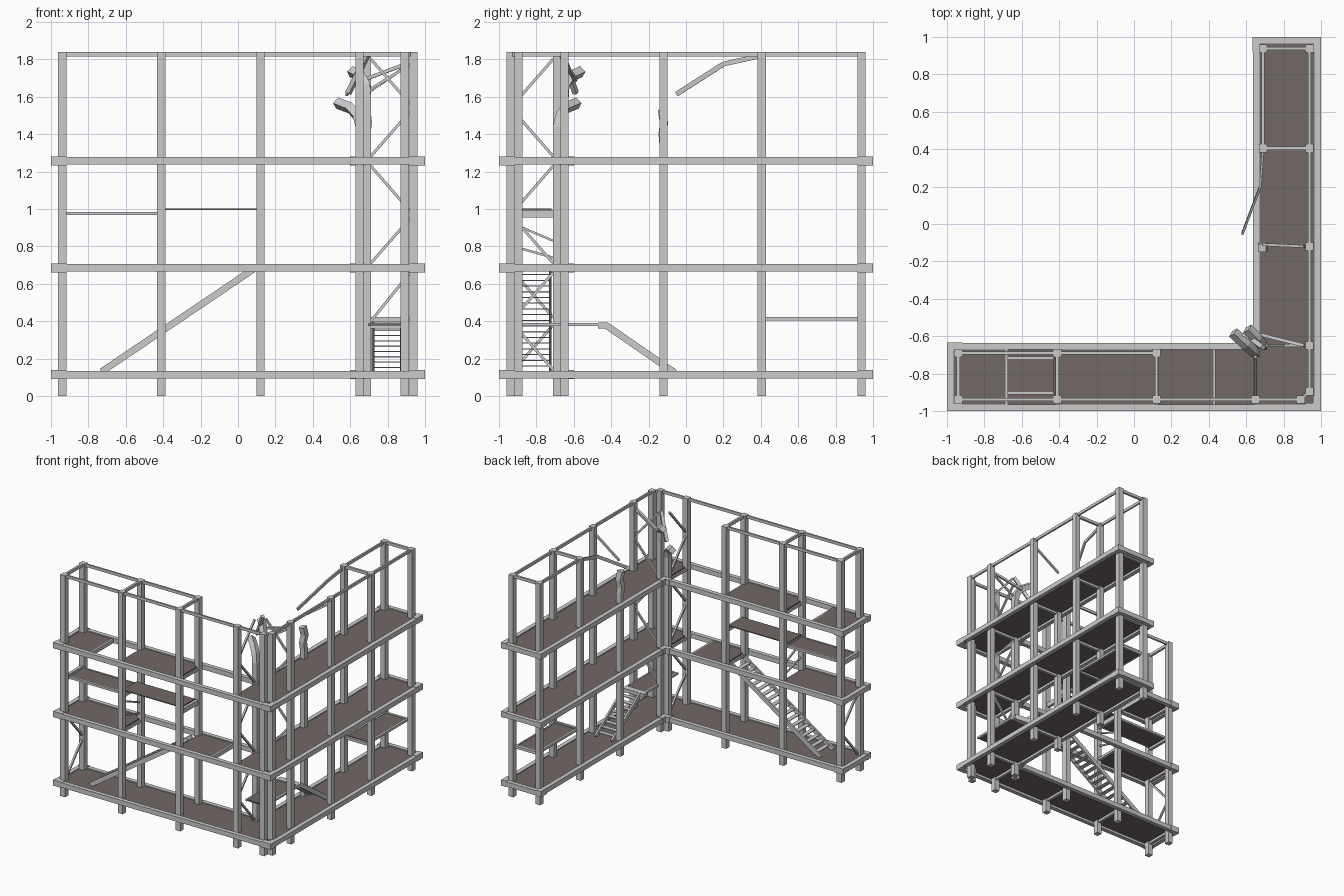
import bpy, bmesh
from mathutils import Vector

if "Cube" in bpy.data.objects:
    bpy.data.objects.remove(bpy.data.objects["Cube"])

deck_mat = bpy.data.materials.new("deck_brown")
deck_mat.diffuse_color = (0.17, 0.14, 0.13, 1)
deck_mat.use_nodes = True
deck_mat.node_tree.nodes["Principled BSDF"].inputs["Base Color"].default_value = deck_mat.diffuse_color
parts = {}


def part(name):
    return parts.setdefault(name, bmesh.new())


def sweep(name, pts, w=0.015, h=None):
    """Rectangular section carried along a path."""
    bm, h = part(name), h or w
    p = [Vector(q) for q in pts]
    t = (p[1] - p[0]).normalized()
    ref = Vector((0, 1, 0)) if abs(t.z) > 0.99 else Vector((0, 0, 1))
    side = t.cross(ref).normalized()
    up = side.cross(t)
    rings = []
    for i, q in enumerate(p):
        n = (p[min(i + 1, len(p) - 1)] - p[max(i - 1, 0)]).normalized()
        r = t.rotation_difference(n)
        side, up, t = r @ side, r @ up, n
        rings.append([bm.verts.new(q + side * (a * w / 2) + up * (b * h / 2))
                      for a, b in ((-1, -1), (1, -1), (1, 1), (-1, 1))])
    for a, b in zip(rings, rings[1:]):
        for k in range(4):
            bm.faces.new((a[k], a[(k + 1) % 4], b[(k + 1) % 4], b[k]))
    bm.faces.new(rings[0])
    bm.faces.new(rings[-1])


def box(name, x0, x1, y0, y1, z0, z1):
    y, z = (y0 + y1) / 2, (z0 + z1) / 2
    sweep(name, [(x0, y, z), (x1, y, z)], y1 - y0, z1 - z0)


FLOORS = (0.115, 0.685, 1.257)
BAYS = (-0.94, -0.41, 0.12, 0.65)      # frames along front wing
SIDE = (-0.65, -0.12, 0.405, 0.938)    # frames along right wing
LO, HI, TOP = 0.69, 0.938, 1.84
P = 0.044

# Posts, with three shortened where they are bent
posts = [(x, y) for x in BAYS for y in (-HI, -LO)] + [(x, y) for y in SIDE for x in (LO, HI)]
posts += [(0.892, -HI), (HI, -0.896)]
bent = {(0.65, -LO): [(0.65, -0.69, 1.44), (0.635, -0.675, 1.5), (0.6, -0.645, 1.54), (0.53, -0.58, 1.567)],
        (LO, -0.65): [(0.69, -0.65, 1.58), (0.685, -0.645, 1.66), (0.66, -0.615, 1.71), (0.605, -0.56, 1.735)],
        (LO, -0.12): [(0.69, -0.12, 1.34), (0.685, -0.125, 1.4), (0.695, -0.118, 1.46), (0.685, -0.128, 1.53)]}
for x, y in posts:
    path = [(x, y, 0)] + bent.get((x, y), [(x, y, TOP)])
    sweep("bent_posts" if (x, y) in bent else "posts", path, P)
# Upper torn lengths of the bent corner posts
sweep("torn_steel", [(0.69, -0.66, 1.82), (0.65, -0.63, 1.74), (0.59, -0.59, 1.62)], 0.025)
sweep("torn_steel", [(0.91, -0.65, 1.78), (0.67, -0.59, 1.69)], 0.018)
sweep("torn_steel", [(0.91, -0.12, 1.77), (0.69, -0.11, 1.62)], 0.015)

for z in FLOORS:
    a, b = z - 0.02, z + 0.02
    # Edge beams around the L plan
    box("edge_beams", -1, 1, -1, -0.965, a, b)
    box("edge_beams", -1, 0.637, -0.672, -0.637, a, b)
    box("edge_beams", -1, -0.965, -0.965, -0.672, a, b)
    box("edge_beams", 0.965, 1, -0.965, 1, a, b)
    box("edge_beams", 0.637, 0.672, -0.672, 1, a, b)
    box("edge_beams", 0.672, 0.965, 0.965, 1, a, b)
    # Corner sleeves
    for x, y in ((-0.959, -0.98), (-0.959, -0.655), (0.959, -0.98), (0.64, -0.655)):
        box("corner_sleeves", x - 0.041, x + 0.041, y - 0.02, y + 0.022, z - 0.024, z + 0.024)
    for x, y in ((0.98, -0.959), (0.98, 0.959), (0.655, 0.959), (0.655, -0.64)):
        box("corner_sleeves", x - 0.022, x + 0.02, y - 0.041, y + 0.041, z - 0.024, z + 0.024)
    # Cross joists at every frame
    for x in BAYS:
        box("joists", x - 0.012, x + 0.012, -0.965, -0.672, a, z)
    for y in SIDE:
        box("joists", 0.672, 0.965, y - 0.012, y + 0.012, a, z)
    box("decks", 0.65, 0.967, -0.967, 0.967, z, z + 0.012)

# Front wing decks with openings
for z, spans in zip(FLOORS, (((-0.967, 0.65),), ((-0.967, -0.41), (0.12, 0.43)),
                             ((-0.967, -0.68), (-0.41, 0.12)))):
    for x0, x1 in spans:
        box("decks", x0, x1, -0.967, -0.67, z, z + 0.012)
for x, z in ((0.43, FLOORS[1]), (-0.68, FLOORS[2])):
    box("joists", x - 0.006, x + 0.006, -0.965, -0.672, z - 0.02, z + 0.012)

# Top rails
T = 1.828
for p, q in (((-HI, -HI), (0.89, -HI)), ((-HI, -LO), (0.12, -LO)), ((HI, -0.9), (HI, HI)),
             ((LO, 0.405), (LO, HI)), ((0.89, -HI), (HI, -0.896))):
    sweep("top_rails", [(*p, T), (*q, T)], 0.014, 0.024)
for x in BAYS[:3]:
    sweep("top_rails", [(x, -HI, T), (x, -LO, T)], 0.018, 0.024)
for y in SIDE[2:]:
    sweep("top_rails", [(LO, y, T), (HI, y, T)], 0.018, 0.024)
sweep("fallen_rail", [(LO, 0.4, 1.82), (0.675, 0.2, 1.775), (0.58, -0.05, 1.615)], 0.012, 0.026)

# Diagonal bracing in the wing end frames
for i, z in enumerate(FLOORS):
    lo, mid, hi = z + 0.025, z + 0.285, z + 0.545
    for k, (za, zb) in enumerate(((lo, mid - 0.02), (hi, mid + 0.02))):
        sweep("braces", [(0.65, -0.71, za), (0.65, -0.92, zb)])
        if i:
            sweep("braces", [(0.71, -0.65, za), (0.92, -0.65, zb)])
        elif k:
            sweep("braces", [(0.71, -0.65, mid), (0.92, -0.65, hi)])
        if i == 0:
            sweep("braces", [(-HI, -0.92, za), (-HI, -0.71, zb)])
        if i == 2 and k == 1:
            sweep("braces", [(0.71, -0.65, mid + 0.1), (0.92, -0.65, hi - 0.03)])
sweep("braces", [(-0.41, -0.92, 0.92), (-0.41, -0.71, 0.83)], 0.012)
sweep("braces", [(-0.41, -0.92, 0.8), (-0.41, -0.71, 0.74)], 0.012)

# Half-height shelves
box("shelves", -0.92, -0.43, -0.9, -0.72, 0.97, 0.982)
box("shelves", -0.43, 0.11, -0.9, -0.72, 0.995, 1.002)
box("shelves", 0.71, 0.9, 0.427, 0.92, 0.407, 0.419)
for y in (-0.905, -0.715):
    box("shelf_frames", -0.92, -0.43, y - 0.006, y + 0.006, 0.967, 0.985)
for x in (-HI, -0.41, 0.12):
    box("shelf_frames", x - 0.012, x + 0.012, -0.93, -0.7, 0.955, 0.994)
for x in (0.708, 0.908):
    box("shelf_frames", x - 0.006, x + 0.006, 0.42, 0.92, 0.404, 0.422)
for y in (0.405, 0.93):
    box("shelf_frames", 0.7, 0.92, y - 0.01, y + 0.01, 0.4, 0.422)

# Stair landing in the corner
box("shelves", 0.7, 0.88, -0.89, -0.43, 0.378, 0.388)
box("shelf_frames", 0.68, 0.88, -0.47, -0.42, 0.362, 0.393)
for x in (0.7, 0.875):
    box("shelf_frames", x - 0.006, x + 0.006, -0.89, -0.43, 0.374, 0.39)

# Main stair in front wing, short stair in right wing
def stair(name, start, end, across, treads):
    s, e, c = Vector(start), Vector(end), Vector(across)
    for k in (0, 1):
        sweep(name, [s + c * k, e + c * k], 0.014, 0.036)
    run = Vector((e.x - s.x, e.y - s.y, 0)).normalized() * 0.02
    for i in range(1, treads):
        m = s.lerp(e, i / treads)
        sweep(name, [m, m + c], 0.036, 0.006)


stair("main_stair", (-0.73, -0.89, 0.13), (0.085, -0.89, 0.68), (0, 0.165, 0), 18)
stair("short_stair", (0.722, -0.06, 0.125), (0.722, -0.43, 0.38), (0.15, 0, 0), 9)

# Turn the collected parts into objects
for name, bm in parts.items():
    bmesh.ops.recalc_face_normals(bm, faces=bm.faces)
    me = bpy.data.meshes.new(name)
    bm.to_mesh(me)
    bm.free()
    ob = bpy.data.objects.new(name, me)
    bpy.context.collection.objects.link(ob)
    if name in ("decks", "shelves"):
        me.materials.append(deck_mat)
